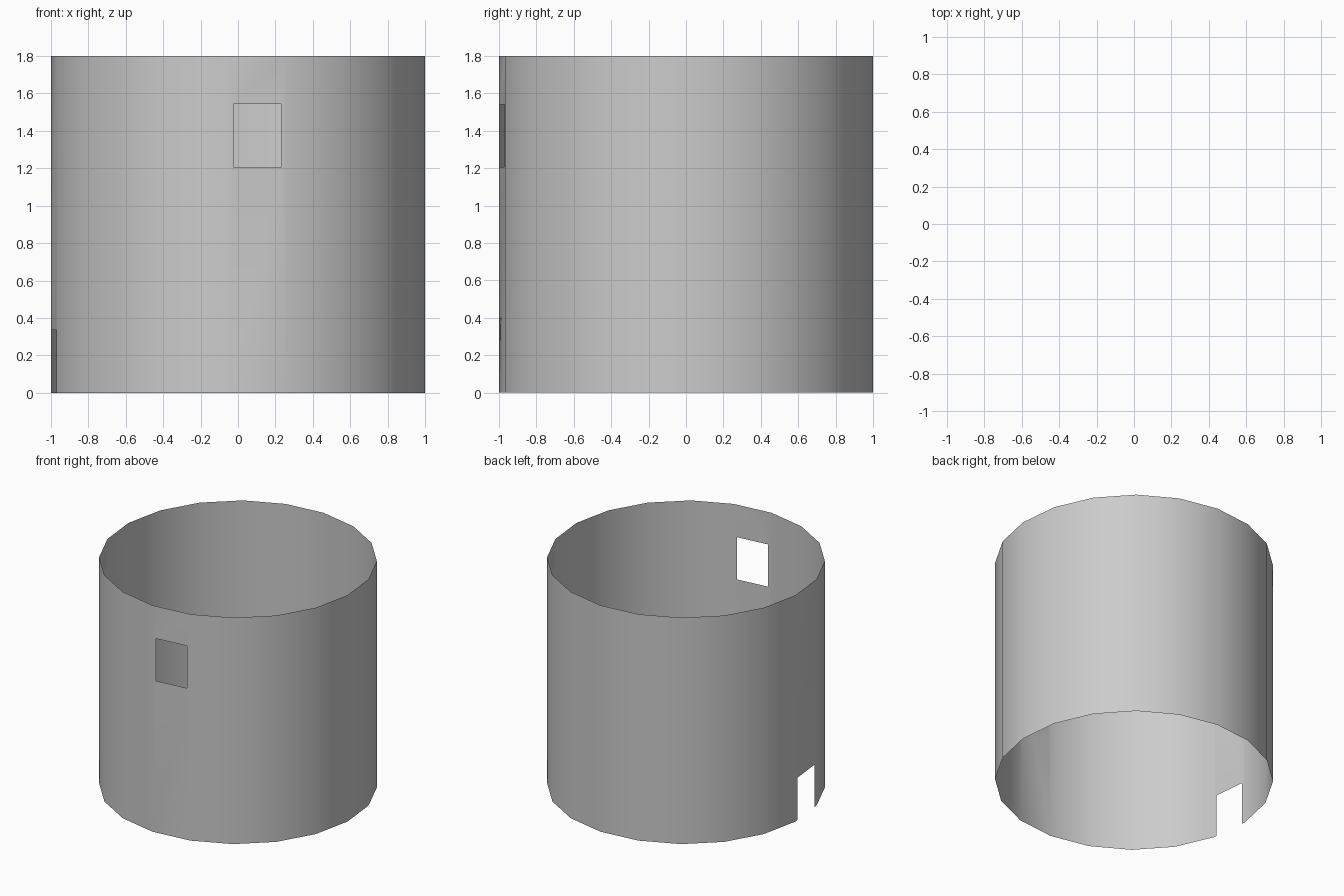
import bpy, bmesh, math
from mathutils import Vector

if "Cube" in bpy.data.objects:
    bpy.data.objects.remove(bpy.data.objects["Cube"])

SIDES, HEIGHT = 20, 1.80
RADIUS = 1 / math.cos(math.radians(3))
INSET = 0.09                      # opening inset as a fraction of one facet
WINDOW, DOOR = 0, 15              # facet indices (front and left)
WINDOW_Z, DOOR_TOP = (1.206, 1.542), 0.337

bm = bmesh.new()


def rim(i):
    # angle measured from the front (-y) towards +x
    a = math.radians(-3 + 360 / SIDES * i)
    return Vector((RADIUS * math.sin(a), -RADIUS * math.cos(a), 0))


up = Vector((0, 0, HEIGHT))
low = [bm.verts.new(rim(i)) for i in range(SIDES)]
high = [bm.verts.new(rim(i) + up) for i in range(SIDES)]


def opening(i, z0, z1):
    """Corners of a rectangular hole lying in facet i."""
    l = rim(i).lerp(rim(i + 1), INSET)
    r = rim(i).lerp(rim(i + 1), 1 - INSET)
    pts = [(l, z0), (r, z0), (r, z1), (l, z1)]
    return [bm.verts.new(p + Vector((0, 0, z))) for p, z in pts]


# Open round wall, one sheet thick
for i in range(SIDES):
    j = (i + 1) % SIDES
    outer = [low[i], low[j], high[j], high[i]]
    if i == WINDOW:
        inner, strips = opening(i, *WINDOW_Z), (0, 1, 2, 3)
    elif i == DOOR:
        inner, strips = opening(i, 0, DOOR_TOP), (1, 2, 3)   # open at the floor
    else:
        bm.faces.new(outer)
        continue
    for k in strips:
        n = (k + 1) % 4
        bm.faces.new((outer[k], outer[n], inner[n], inner[k]))

for f in bm.faces:
    f.smooth = True

mesh = bpy.data.meshes.new("round_wall")
bm.to_mesh(mesh)
bm.free()
wall = bpy.data.objects.new("round_wall", mesh)
bpy.context.collection.objects.link(wall)
